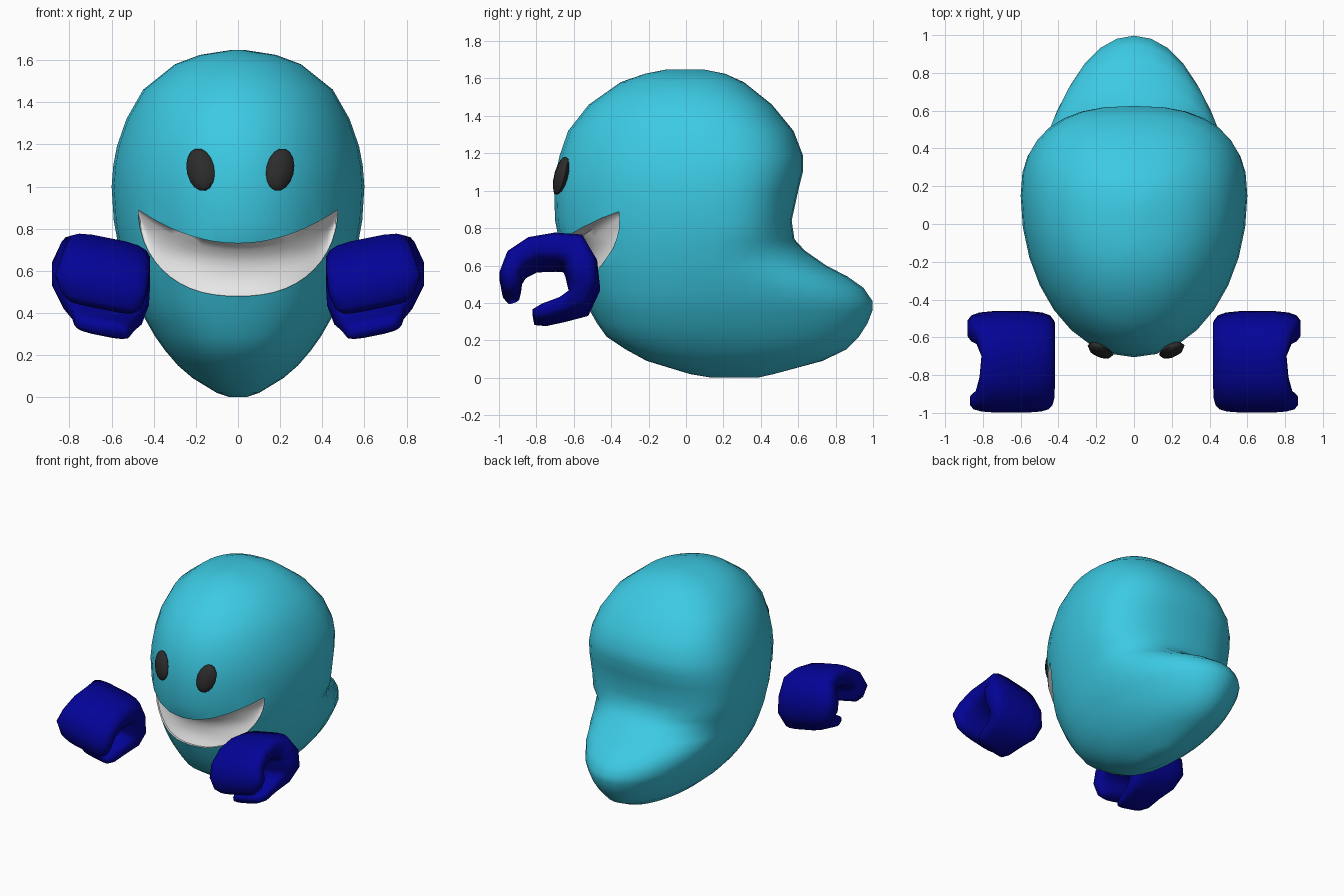
import bpy, bmesh, math
from mathutils import Vector, Matrix

default = bpy.data.objects.get("Cube")
if default:
    bpy.data.objects.remove(default)


def material(name, color, rough=0.6):
    m = bpy.data.materials.new(name)
    m.use_nodes = True
    m.diffuse_color = (*color, 1)
    bsdf = m.node_tree.nodes["Principled BSDF"]
    bsdf.inputs["Base Color"].default_value = (*color, 1)
    bsdf.inputs["Roughness"].default_value = rough
    return m


CYAN = material("body_cyan", (0.045, 0.59, 0.77))
WHITE = material("mouth_white", (0.9, 0.9, 0.9))
BLUE = material("glove_blue", (0.001, 0.001, 0.31))
BLACK = material("eye_black", (0.025, 0.025, 0.025))


def make_object(name, bm, mats):
    bmesh.ops.recalc_face_normals(bm, faces=bm.faces)
    me = bpy.data.meshes.new(name)
    bm.to_mesh(me)
    bm.free()
    for m in mats:
        me.materials.append(m)
    ob = bpy.data.objects.new(name, me)
    bpy.context.collection.objects.link(ob)
    return ob


def select(ob):
    bpy.ops.object.select_all(action='DESELECT')
    ob.select_set(True)
    bpy.context.view_layer.objects.active = ob


def smooth(ob, angle=50):
    select(ob)
    bpy.ops.object.shade_smooth_by_angle(angle=math.radians(angle))


def loft(name, rings, mats, index=0):
    """Skin a list of closed rings and cap both ends."""
    bm = bmesh.new()
    loops = [[bm.verts.new(p) for p in ring] for ring in rings]
    n = len(loops[0])
    for a, b in zip(loops, loops[1:]):
        for j in range(n):
            k = (j + 1) % n
            bm.faces.new((a[j], a[k], b[k], b[j]))
    bm.faces.new(loops[0])
    bm.faces.new(loops[-1])
    for f in bm.faces:
        f.material_index = index
    return make_object(name, bm, mats)


def power(v, n):
    return math.copysign(abs(v) ** (2 / n), v)


# Body slices: height, front y, back y, half width, y of widest point
SLICES = [
    (0.0, 0.14, 0.38, 0.04, 0.27), (0.02, 0.02, 0.47, 0.1, 0.25),
    (0.09, -0.21, 0.73, 0.215, 0.22), (0.15, -0.32, 0.855, 0.285, 0.2),
    (0.22, -0.425, 0.925, 0.345, 0.18), (0.29, -0.475, 0.97, 0.395, 0.16),
    (0.36, -0.515, 0.997, 0.435, 0.15), (0.41, -0.54, 0.997, 0.463, 0.15),
    (0.48, -0.575, 0.95, 0.492, 0.15), (0.54, -0.6, 0.865, 0.515, 0.15),
    (0.6, -0.63, 0.75, 0.535, 0.15),
    (0.68, -0.655, 0.635, 0.557, 0.15), (0.74, -0.68, 0.58, 0.572, 0.15),
    (0.84, -0.7, 0.565, 0.59, 0.15), (1.0, -0.705, 0.6, 0.6, 0.15),
    (1.1, -0.695, 0.625, 0.592, 0.15), (1.19, -0.675, 0.625, 0.575, 0.14),
    (1.32, -0.63, 0.575, 0.53, 0.11), (1.46, -0.52, 0.46, 0.45, 0.06),
    (1.58, -0.35, 0.31, 0.3, 0.0), (1.625, -0.22, 0.21, 0.18, 0.0),
    (1.647, -0.11, 0.1, 0.04, 0.0),
]


def body_ring(z, yf, yb, w, yc, segs=32):
    ring = []
    for i in range(segs):
        t = math.tau * i / segs
        c, s = math.cos(t), math.sin(t)
        n = front_power(z) if s <= 0 else (2.5 if z > 0.7 else 2)
        depth = yb - yc if s > 0 else yc - yf
        ring.append((w * power(c, n), yc + depth * power(s, n), z))
    return ring


def front_power(z):
    """The chin is fuller than the face above it."""
    return 2 + 0.3 * min(1, max(0, (0.8 - z) / 0.4))


def front_surface(x, z):
    """Depth of the body's front at a given x and z."""
    for a, b in zip(SLICES, SLICES[1:]):
        if a[0] <= z <= b[0]:
            f = (z - a[0]) / (b[0] - a[0])
            _, yf, _, w, yc = [p + (q - p) * f for p, q in zip(a, b)]
            n = front_power(z)
            return yc - (yc - yf) * max(0, 1 - abs(x / w) ** n) ** (1 / n)


body = loft("body", [body_ring(*s) for s in SLICES], [CYAN, WHITE])

# Mouth: crescent bowl tucked under the upper lip
ROWS, COLS, HALF = 8, 24, 0.474
mouth_rings = []
for i in range(COLS + 1):
    r = math.sin(math.radians(85) * (2 * i / COLS - 1))
    low = 0.48 + 0.41 * (1 - math.sqrt(1 - abs(r) ** 2.4))
    high = 0.73 + 0.16 * r * r
    back = []
    for j in range(ROWS + 1):
        v = j / ROWS
        z = low + (high - low) * v
        depth = 0.018 + 0.1 * (1 - 0.6 * r * r) * math.sin(0.75 * math.pi * v)
        back.append((HALF * r, front_surface(HALF * r, z) + depth, z))
    mouth_rings.append(back + [(p[0], -1.0, p[2]) for p in reversed(back)])
cutter = loft("mouth_cutter", mouth_rings, [CYAN, WHITE], 1)
cutter.hide_render = True
cut = body.modifiers.new("mouth", 'BOOLEAN')
cut.operation = 'DIFFERENCE'
cut.solver = 'EXACT'
cut.object = cutter
select(body)
bpy.ops.object.modifier_apply(modifier=cut.name)
bpy.data.objects.remove(cutter)
smooth(body)

# Curled glove path: y, z, half thickness, inner x, outer x
CURL = [
    (-0.922, 0.425, 0.035, 0.5, 0.8), (-0.932, 0.455, 0.05, 0.46, 0.84),
    (-0.937, 0.53, 0.063, 0.43, 0.87), (-0.905, 0.605, 0.072, 0.42, 0.84),
    (-0.82, 0.66, 0.077, 0.415, 0.82), (-0.7, 0.675, 0.085, 0.415, 0.81),
    (-0.605, 0.665, 0.095, 0.415, 0.84), (-0.56, 0.58, 0.09, 0.415, 0.885),
    (-0.545, 0.48, 0.085, 0.42, 0.885), (-0.57, 0.4, 0.072, 0.455, 0.83),
    (-0.66, 0.363, 0.053, 0.49, 0.79), (-0.76, 0.333, 0.047, 0.51, 0.78),
    (-0.815, 0.322, 0.03, 0.53, 0.75),
]


def glove(name, side):
    rings = []
    for i, (y, z, t, xi, xo) in enumerate(CURL):
        a, b = CURL[max(i - 1, 0)], CURL[min(i + 1, len(CURL) - 1)]
        along = Vector((b[0] - a[0], b[1] - a[1])).normalized()
        ring = []
        for k in range(16):
            ang = math.tau * (k + 0.5) / 16
            u, v = power(math.cos(ang), 3.5), power(math.sin(ang), 3.5)
            x = (xi + xo) / 2 + u * (xo - xi) / 2
            lift = 0.2 * (x - 0.63)
            ring.append((side * x, y - along.y * v * t, z + along.x * v * t + lift))
        rings.append(ring)
    smooth(loft(name, rings, [BLUE]), 80)


# Slanted oval eye
def eye(name, side, x):
    bm = bmesh.new()
    bmesh.ops.create_uvsphere(bm, u_segments=8, v_segments=8, radius=1)
    turn = (Matrix.Rotation(side * 0.3, 4, 'Z') @ Matrix.Rotation(-0.2, 4, 'X')
            @ Matrix.Rotation(side * 0.3, 4, 'Y'))
    bm.transform(Matrix.Translation((x, -0.668, 1.08)) @ turn
                 @ Matrix.Diagonal((0.068, 0.034, 0.106, 1)))
    smooth(make_object(name, bm, [BLACK]), 60)


glove("left_glove", 1)
glove("right_glove", -1)
eye("left_eye", 1, 0.2)
eye("right_eye", -1, -0.178)
